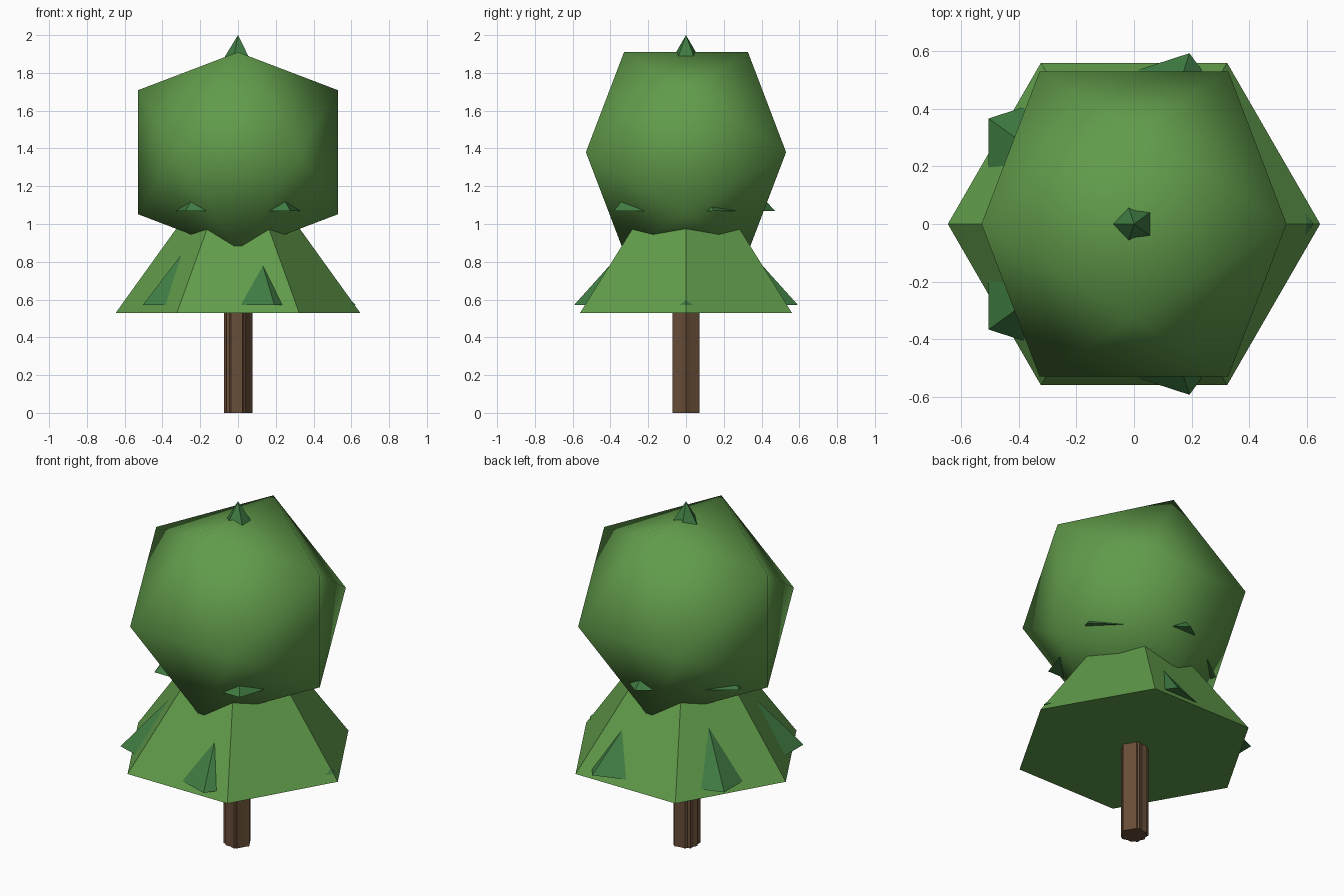
import bpy, bmesh, math
from mathutils import Matrix, Vector

if "Cube" in bpy.data.objects:
    bpy.data.objects.remove(bpy.data.objects["Cube"])


def material(name, rgb):
    m = bpy.data.materials.new(name)
    m.diffuse_color = (*rgb, 1)
    m.use_nodes = True
    m.node_tree.nodes["Principled BSDF"].inputs["Base Color"].default_value = m.diffuse_color
    return m


leaf = material("leaf_green", (0.12, 0.33, 0.07))
pine = material("pine_green", (0.05, 0.20, 0.055))
bark = material("bark_brown", (0.14, 0.075, 0.04))


def finish(name, bm, mat):
    bmesh.ops.recalc_face_normals(bm, faces=bm.faces[:])
    me = bpy.data.meshes.new(name)
    bm.to_mesh(me)
    bm.free()
    me.materials.append(mat)
    ob = bpy.data.objects.new(name, me)
    bpy.context.collection.objects.link(ob)
    return ob


def cone(name, sides, r1, r2, z1, z2, turn, mat):
    """Flat-sided cone or prism with one corner at angle `turn` from +x."""
    bm = bmesh.new()
    rot = Matrix.Rotation(math.radians(turn - 90), 4, 'Z')
    bmesh.ops.create_cone(bm, cap_ends=True, segments=sides, radius1=r1, radius2=r2,
                          depth=z2 - z1,
                          matrix=Matrix.Translation((0, 0, (z1 + z2) / 2)) @ rot)
    bmesh.ops.remove_doubles(bm, verts=bm.verts[:], dist=1e-5)
    return finish(name, bm, mat)


# Trunk: two overlapping faceted prisms
cone("trunk_hexagonal", 6, 0.073, 0.073, 0, 0.85, 0, bark)
cone("trunk_pentagonal", 5, 0.076, 0.076, 0, 0.65, 0, bark)

# Wide lower skirt
cone("foliage_skirt", 6, 0.647, 0, 0.53, 1.43, 0, leaf)

# Pine tiers poking through, each turned a little further
for i, (r, z1, z2) in enumerate([(0.624, 0.57, 1.23), (0.47, 1.07, 1.59), (0.30, 1.51, 2.0)]):
    cone(f"pine_tier_{i + 1}", 5, r, 0, z1, z2, 18 * i, pine)

# Round crown: smooth-shaded icosahedron
a, b = 0.328, 0.53
bm = bmesh.new()
for s in (-a, a):
    for t in (-b, b):
        for p in ((0, s, t), (t, 0, s), (s, t, 0)):
            bm.verts.new(Vector(p) + Vector((0, 0, 1.38)))
bmesh.ops.convex_hull(bm, input=bm.verts[:])
for f in bm.faces:
    f.smooth = True
finish("foliage_crown", bm, leaf)
